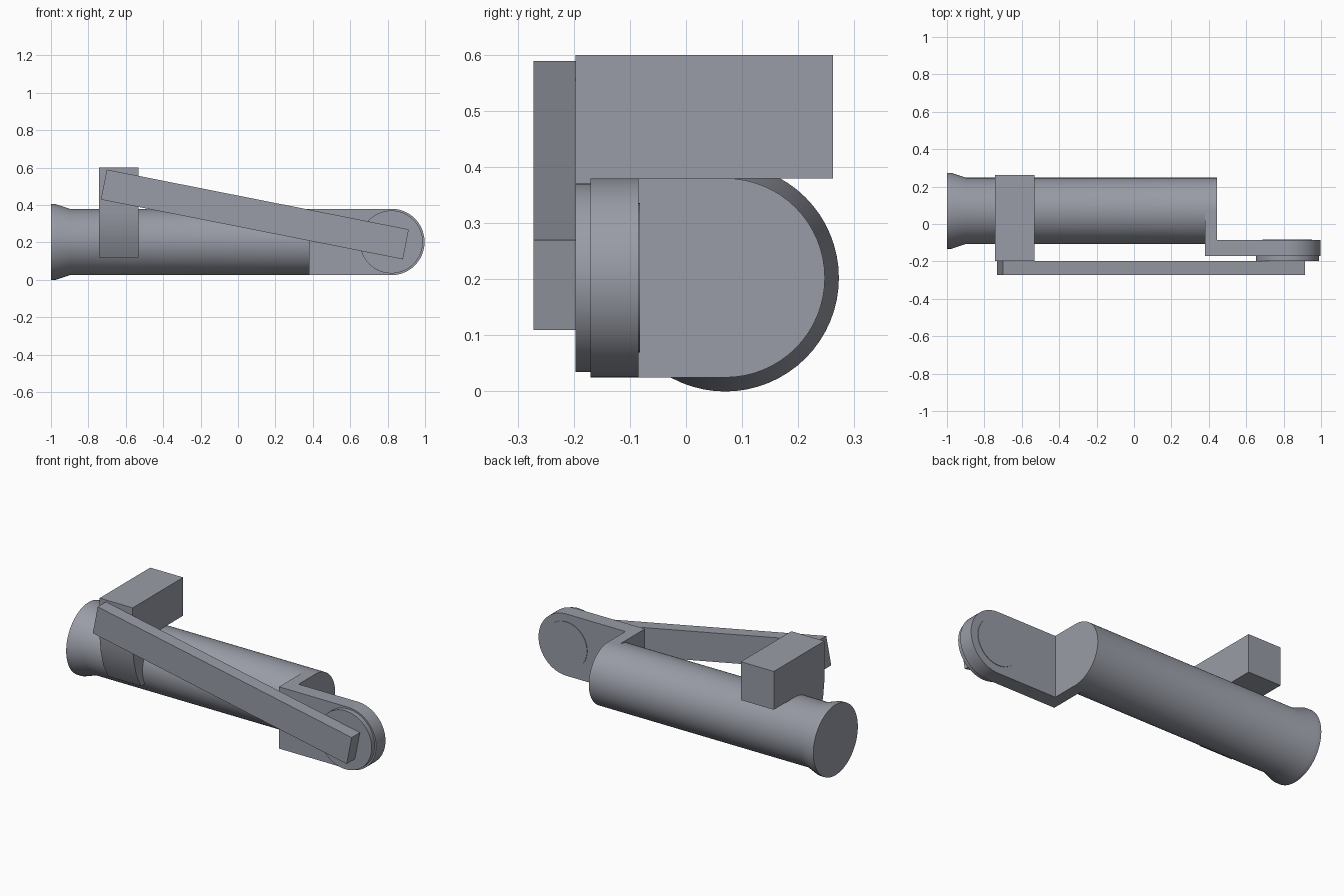
import bpy
import bmesh
from math import sin, cos, pi, radians
from mathutils import Vector, Matrix

cube = bpy.data.objects.get("Cube")
if cube:
    bpy.data.objects.remove(cube, do_unlink=True)

GREY = (0.32, 0.335, 0.385, 1.0)
metal = bpy.data.materials.new("grey metal")
metal.use_nodes = True
metal.diffuse_color = GREY
metal.node_tree.nodes["Principled BSDF"].inputs["Base Color"].default_value = GREY

AXIS_Y, AXIS_Z, RADIUS = 0.07, 0.2025, 0.1775
PIVOT_X = 0.82


def finish(name, bm, smooth=False):
    bmesh.ops.recalc_face_normals(bm, faces=bm.faces)
    mesh = bpy.data.meshes.new(name)
    bm.to_mesh(mesh)
    bm.free()
    mesh.materials.append(metal)
    obj = bpy.data.objects.new(name, mesh)
    bpy.context.collection.objects.link(obj)
    if smooth:
        bpy.ops.object.select_all(action='DESELECT')
        obj.select_set(True)
        bpy.context.view_layer.objects.active = obj
        bpy.ops.object.shade_smooth_by_angle(angle=radians(25))
    return obj


def extrude(name, outline, offset, smooth=False):
    """Close an outline of 3D points and push it along the offset."""
    bm = bmesh.new()
    face = bm.faces.new([bm.verts.new(p) for p in outline])
    result = bmesh.ops.extrude_face_region(bm, geom=[face], use_keep_orig=True)
    moved = [v for v in result["geom"] if isinstance(v, bmesh.types.BMVert)]
    bmesh.ops.translate(bm, verts=moved, vec=Vector(offset))
    return finish(name, bm, smooth)


def box(name, low, high, turn=0.0):
    """Box between two corners, turned about its own y axis."""
    low, high = Vector(low), Vector(high)
    bm = bmesh.new()
    bmesh.ops.create_cube(bm, size=1)
    matrix = (Matrix.Translation((low + high) / 2) @ Matrix.Rotation(turn, 4, 'Y')
              @ Matrix.Diagonal((*(high - low), 1)))
    bmesh.ops.transform(bm, matrix=matrix, verts=bm.verts)
    return finish(name, bm)


def arc(radius, start, end, steps):
    angles = [start + (end - start) * i / steps for i in range(steps + 1)]
    return [(radius * cos(a), radius * sin(a)) for a in angles]


def disc(name, radius, y_front, y_back):
    outline = [(PIVOT_X + u, y_front, AXIS_Z + v)
               for u, v in arc(radius, 0, 2 * pi, 64)[:-1]]
    return extrude(name, outline, (0, y_back - y_front, 0), True)


# Handle tube with a flared end
bm = bmesh.new()
rings = []
for x, r in [(-1, 0.2025), (-0.975, 0.2025), (-0.9, RADIUS), (0.445, RADIUS)]:
    rings.append([bm.verts.new((x, AXIS_Y + u, AXIS_Z + v))
                  for u, v in arc(r, 0, 2 * pi, 64)[:-1]])
for a, b in zip(rings, rings[1:]):
    for i in range(len(a)):
        j = (i + 1) % len(a)
        bm.faces.new((a[i], a[j], b[j], b[i]))
bm.faces.new(rings[0])
bm.faces.new(rings[-1])
finish("handle_tube", bm, True)

# Neck joining the tube to the pivot plate
box("neck", (0.38, -0.09, AXIS_Z - RADIUS), (0.445, AXIS_Y, AXIS_Z + RADIUS))

# Pivot plate with a rounded end
plate = [(0.38, -0.17, AXIS_Z + RADIUS), (0.38, -0.17, AXIS_Z - RADIUS)]
plate += [(PIVOT_X + u, -0.17, AXIS_Z + v) for u, v in arc(RADIUS, -pi / 2, pi / 2, 32)]
extrude("pivot_plate", plate, (0, 0.085, 0), True)

# Pivot washer and the pin showing at the back
disc("pivot_washer", 0.168, -0.197, -0.165)
disc("pivot_pin", 0.133, -0.12, -0.082)

# Slanted lever arm
box("lever_arm", (-0.733, -0.272, 0.268), (0.913, -0.197, 0.431), radians(11.2))

# Thumb block with a leg that hugs the front of the tube
hug = [(AXIS_Y - 0.17 * cos(a), AXIS_Z + 0.17 * sin(a))
       for a in [radians(-29 + 17 * i) for i in range(8)]]
profile = [(0.262, 0.38), (0.262, 0.6), (-0.197, 0.6), (-0.197, 0.37),
           (-0.187, 0.29), (-0.163, 0.2), (-0.12, 0.12)] + hug + [(AXIS_Y, 0.38)]
extrude("thumb_block", [(-0.742, y, z) for y, z in profile], (0.21, 0, 0), True)
